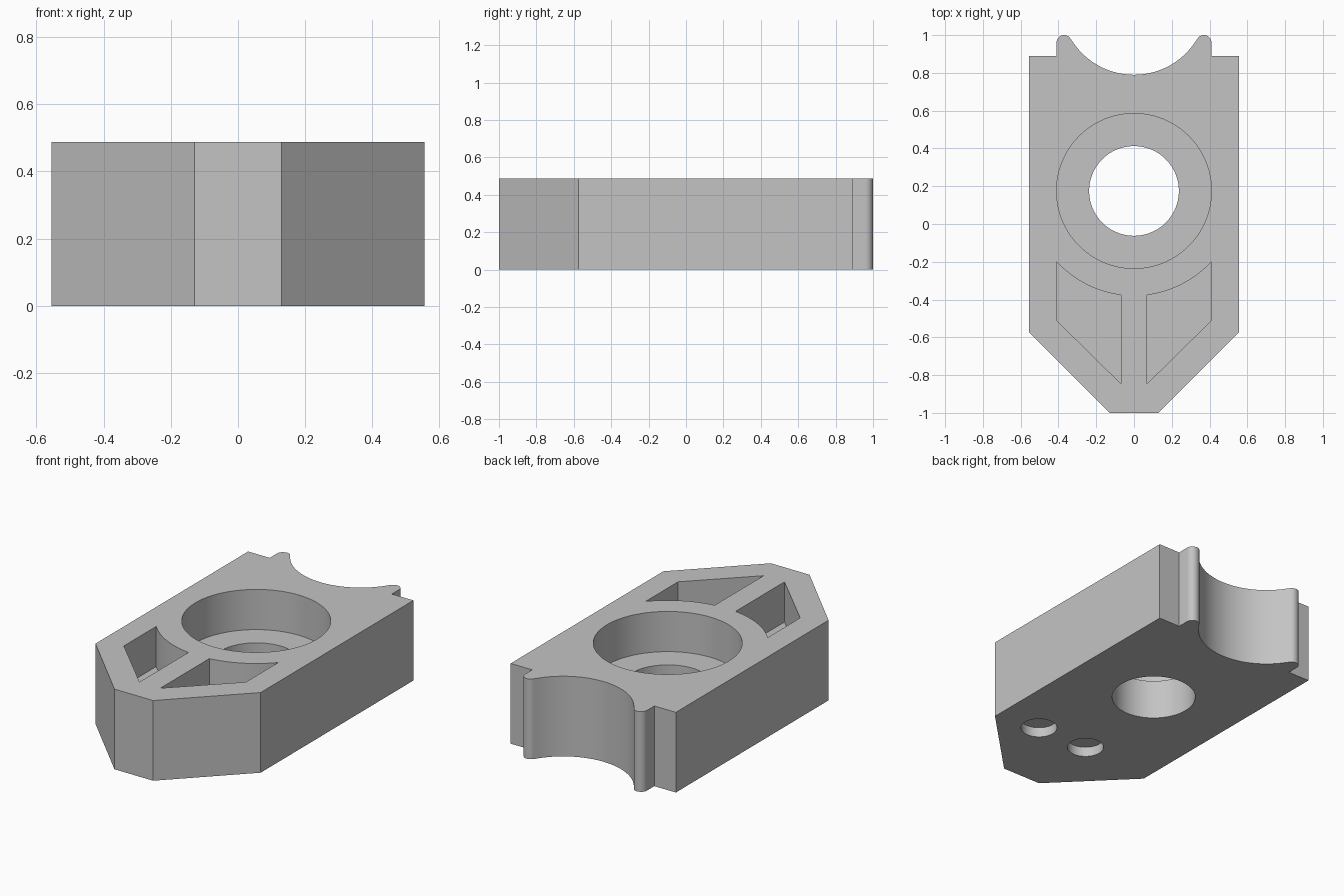
import bpy
import bmesh
from math import sin, cos, radians, atan2, degrees

default = bpy.data.objects.get("Cube")
if default:
    bpy.data.objects.remove(default, do_unlink=True)

HEIGHT = 0.487
MID = 0.243        # floor level of the counterbore and pockets
BORE_Y = 0.175     # centre of the main bore


def arc(cx, cy, r, start, end, steps):
    """Points along an arc, angles in degrees."""
    angles = [radians(start + (end - start) * i / steps) for i in range(steps + 1)]
    return [(cx + r * cos(a), cy + r * sin(a)) for a in angles]


def mirrored(points):
    return [(-x, y) for x, y in reversed(points)]


def prism(name, outline, z0, z1):
    """Extrude a counter-clockwise outline from z0 to z1."""
    bm = bmesh.new()
    base = bm.faces.new([bm.verts.new((x, y, z0)) for x, y in outline])
    grown = bmesh.ops.extrude_face_region(bm, geom=[base])["geom"]
    verts = [v for v in grown if isinstance(v, bmesh.types.BMVert)]
    bmesh.ops.translate(bm, verts=verts, vec=(0, 0, z1 - z0))
    bmesh.ops.recalc_face_normals(bm, faces=bm.faces)
    mesh = bpy.data.meshes.new(name)
    bm.to_mesh(mesh)
    bm.free()
    obj = bpy.data.objects.new(name, mesh)
    bpy.context.collection.objects.link(obj)
    return obj


def circle(x, y, r, steps=96):
    return arc(x, y, r, 0, 360, steps)[:-1]


# Body outline: chamfered nose, shoulders, rounded horns and a round scallop
horn_x, horn_y, horn_r = 0.37, 0.96, 0.04
scallop_r, scallop_y = 0.389, 1.179
meet = degrees(atan2(horn_y - scallop_y, horn_x))
right_half = [(0.13, -1.0), (0.555, -0.575), (0.555, 0.89), (0.41, 0.89)]
right_half += arc(horn_x, horn_y, horn_r, 0, 180 + meet, 20)
scallop = arc(0, scallop_y, scallop_r, meet, -180 - meet, 48)[1:-1]
body = prism("clamp_body", right_half + scallop + mirrored(right_half), 0, HEIGHT)

# Cutters: stepped bore, two pockets on top, two shallow holes below
wall = 0.555       # pocket arc radius around the bore
start = degrees(atan2(-0.55, 0.07))
end = degrees(atan2(-0.374, 0.41))
pocket = [(0.07, -0.845), (0.41, -0.51)] + arc(0, BORE_Y, wall, end, start, 24)
cutters = [
    prism("bore_cutter", circle(0, BORE_Y, 0.2375), -0.1, HEIGHT + 0.1),
    prism("counterbore_cutter", circle(0, BORE_Y, 0.41), MID, HEIGHT + 0.1),
    prism("left_pocket_cutter", pocket, MID, HEIGHT + 0.1),
    prism("right_pocket_cutter", mirrored(pocket), MID, HEIGHT + 0.1),
]
for x in (0.277, -0.07):
    cutters.append(prism("shallow_hole_cutter", circle(x, -0.515, 0.103, 64), -0.1, 0.06))

bpy.ops.object.select_all(action="DESELECT")
body.select_set(True)
bpy.context.view_layer.objects.active = body
for cutter in cutters:
    cutter.hide_render = True
    cut = body.modifiers.new(cutter.name, "BOOLEAN")
    cut.operation = "DIFFERENCE"
    cut.solver = "EXACT"
    cut.object = cutter
    bpy.ops.object.modifier_apply(modifier=cut.name)
    bpy.data.objects.remove(cutter, do_unlink=True)

# Single plain grey
grey = bpy.data.materials.new("plain_grey")
grey.use_nodes = True
colour = (0.55, 0.55, 0.55, 1)
grey.diffuse_color = colour
grey.node_tree.nodes["Principled BSDF"].inputs["Base Color"].default_value = colour
body.data.materials.clear()
body.data.materials.append(grey)

bpy.ops.object.shade_smooth_by_angle(angle=radians(25))
